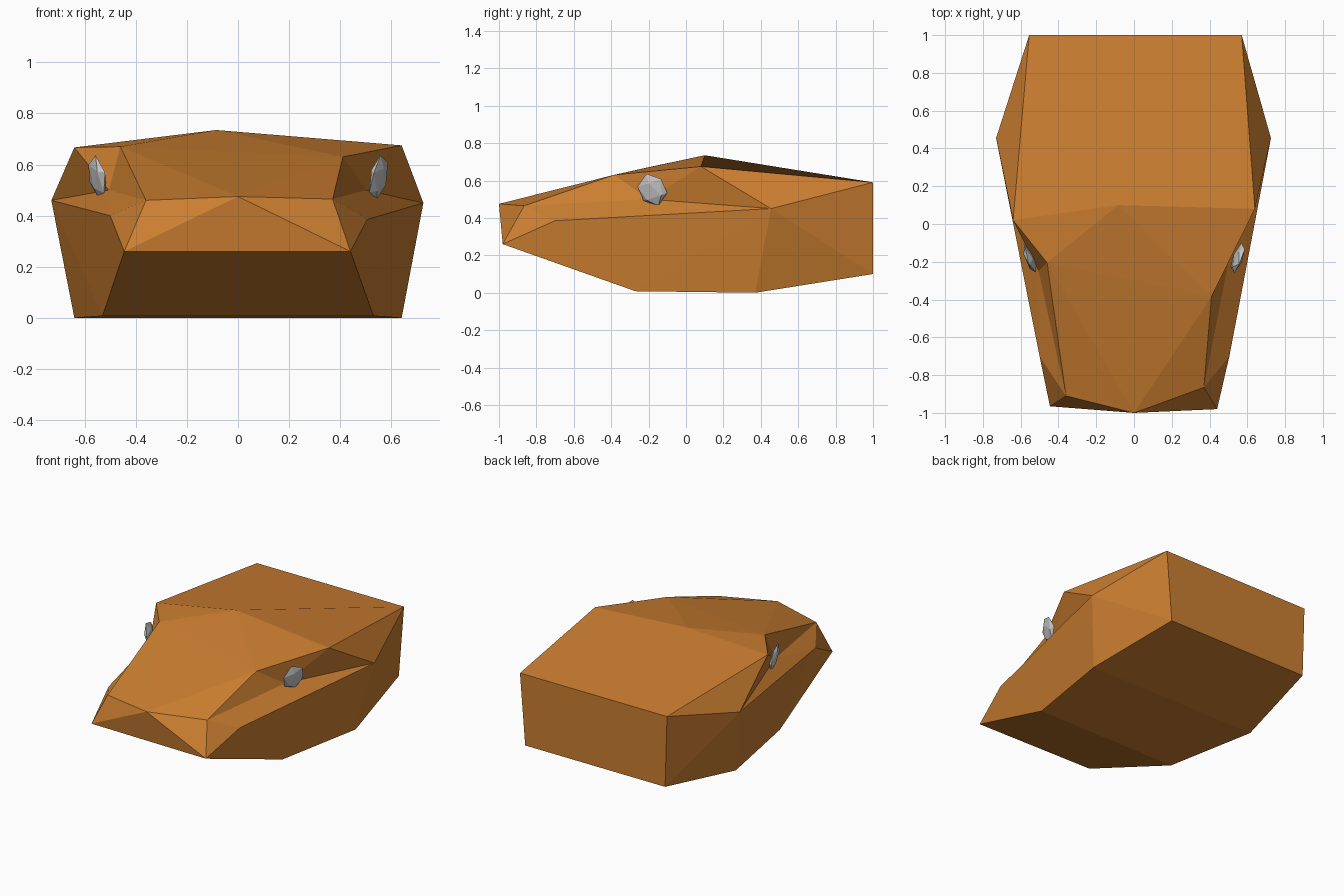
import bpy, bmesh
from mathutils import Vector, Euler

cube = bpy.data.objects.get("Cube")
if cube:
    bpy.data.objects.remove(cube, do_unlink=True)


def make_material(name, colour):
    mat = bpy.data.materials.new(name)
    mat.use_nodes = True
    mat.diffuse_color = colour
    mat.node_tree.nodes["Principled BSDF"].inputs["Base Color"].default_value = colour
    return mat


def make_object(name, bm, mat):
    bmesh.ops.recalc_face_normals(bm, faces=bm.faces[:])
    mesh = bpy.data.meshes.new(name)
    bm.to_mesh(mesh)
    bm.free()
    mesh.materials.append(mat)
    obj = bpy.data.objects.new(name, mesh)
    bpy.context.collection.objects.link(obj)
    return obj


orange = make_material("orange skin", (0.6, 0.21, 0.03, 1))
grey = make_material("pale grey", (0.56, 0.56, 0.56, 1))

# Head corners: each pair gives the -x corner, then the +x corner
pairs = {
    "chin": ((-.445, -.965, .26), (.44, -.98, .26)),
    "snout": ((-.36, -.91, .46), (.37, -.865, .465)),
    "fold": ((-.5, -.7, .4), (.505, -.7, .385)),
    "socket": ((-.505, -.25, .5), (.5, -.2, .5)),
    "brow": ((-.46, -.205, .67), (.41, -.385, .63)),
    "crown": ((-.64, .02, .667), (.64, .08, .675)),
    "cheek": ((-.73, .455, .46), (.725, .455, .45)),
    "back_top": ((-.555, 1, .59), (.57, 1, .59)),
    "back_base": ((-.54, 1, .1), (.53, 1, .1)),
    "belly_front": ((-.53, -.27, .008), (.53, -.27, .008)),
    "belly_back": ((-.64, .37, 0), (.64, .37, 0)),
}
singles = {"nose": (0, -1, .475), "crest": (-.085, .1, .735)}

# Faces repeated on both flanks
side_faces = [
    "chin fold snout", "snout fold socket", "snout socket brow",
    "brow socket crown", "crown socket cheek", "socket fold cheek",
    "crown cheek back_top", "cheek back_base back_top",
    "cheek belly_back back_base", "cheek fold belly_front",
    "cheek belly_front belly_back", "fold chin belly_front",
    "crest brow crown", "nose snout brow", "nose chin snout",
]

# Faces bridging the two flanks: one centre point to a pair, or pair to pair
centre_faces = [
    ("nose", "chin"), ("nose", "brow"), ("crest", "brow"),
    ("back_top", "back_base"), ("back_base", "belly_back"),
    ("belly_back", "belly_front"), ("belly_front", "chin"),
]

bm = bmesh.new()
corner = {name: [bm.verts.new(p) for p in both] for name, both in pairs.items()}
for name, point in singles.items():
    corner[name] = [bm.verts.new(point)] * 2
for side in (0, 1):
    for face in side_faces:
        bm.faces.new([corner[name][side] for name in face.split()])
for first, second in centre_faces:
    loop = [corner[first][0], corner[second][0], corner[second][1]]
    if first not in singles:
        loop.append(corner[first][1])
    bm.faces.new(loop)
# Sloping roof of the head, from the crest to the back edge
bm.faces.new([corner["crest"][0], corner["crown"][0], corner["back_top"][0],
              corner["back_top"][1], corner["crown"][1]])
make_object("head", bm, orange)

# Faceted eyes: flattened gems tilted to sit in the sockets
for name, side in (("right_eye", -1), ("left_eye", 1)):
    bm = bmesh.new()
    bmesh.ops.create_icosphere(bm, subdivisions=1, radius=1)
    turn = Euler((0.3, side * 0.2, side * -0.35)).to_matrix()
    for v in bm.verts:
        size = Vector((0.022, 0.085, 0.092))
        v.co = turn @ (v.co * size) + Vector((side * 0.55, -0.18, 0.55))
    make_object(name, bm, grey)
